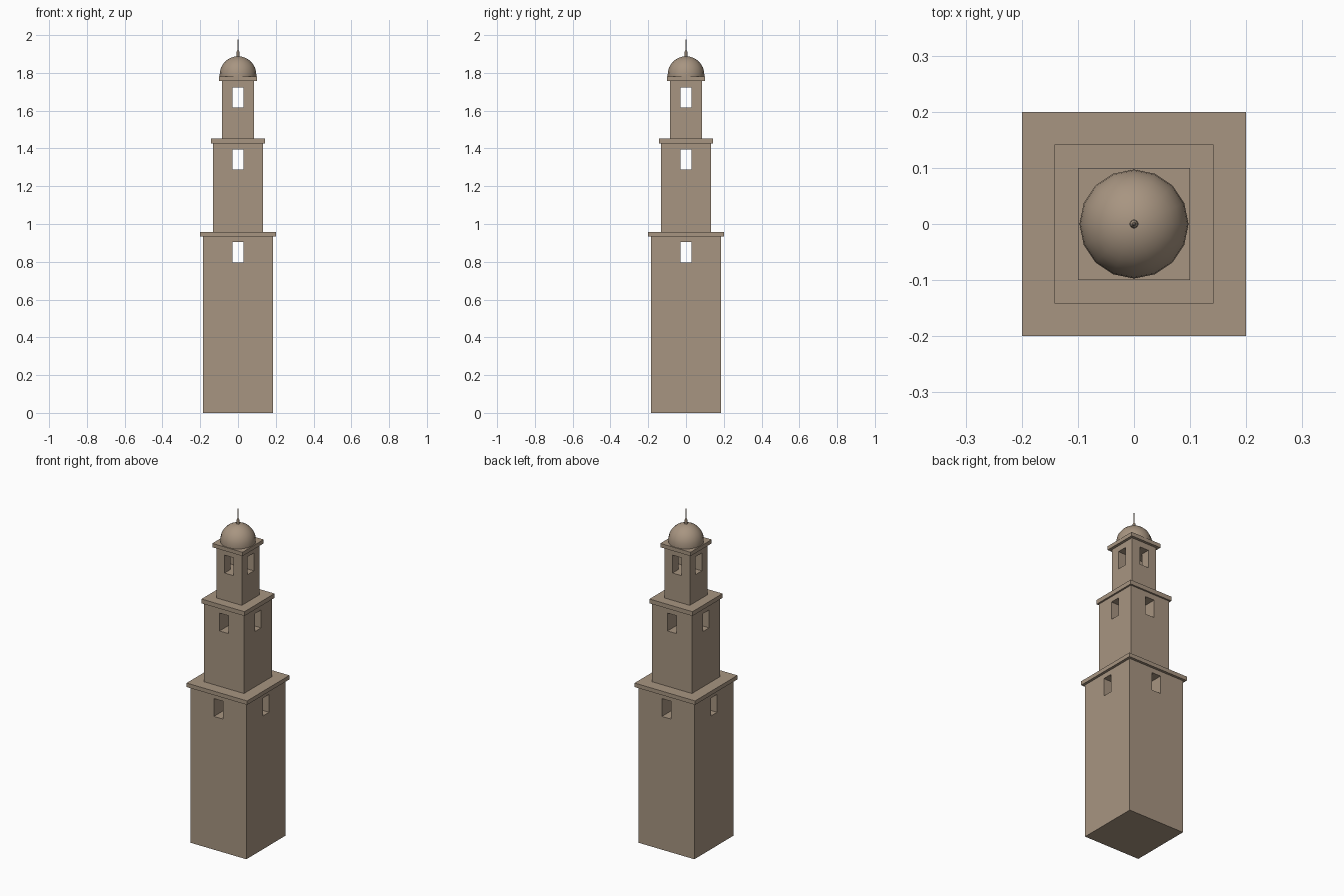
import bpy
import bmesh
import math
from mathutils import Matrix

old = bpy.data.objects.get("Cube")
if old:
    bpy.data.objects.remove(old, do_unlink=True)

stone = bpy.data.materials.new("warm stone")
stone.use_nodes = True
COLOR = (0.39, 0.30, 0.22, 1)
stone.diffuse_color = COLOR
stone.node_tree.nodes["Principled BSDF"].inputs["Base Color"].default_value = COLOR


def finish(name, bm):
    bmesh.ops.recalc_face_normals(bm, faces=bm.faces)
    mesh = bpy.data.meshes.new(name)
    bm.to_mesh(mesh)
    bm.free()
    mesh.materials.append(stone)
    obj = bpy.data.objects.new(name, mesh)
    bpy.context.collection.objects.link(obj)
    return obj


def box(name, hx, hy, z0, z1):
    bm = bmesh.new()
    bmesh.ops.create_cube(bm, size=2, matrix=Matrix.Translation((0, 0, (z0 + z1) / 2))
                          @ Matrix.Diagonal((hx, hy, (z1 - z0) / 2, 1)))
    return finish(name, bm)


def lathe(name, profile, sides):
    bm = bmesh.new()
    verts = [bm.verts.new((r, 0, z)) for r, z in profile]
    edges = [bm.edges.new(pair) for pair in zip(verts, verts[1:])]
    bmesh.ops.spin(bm, geom=verts + edges, cent=(0, 0, 0), axis=(0, 0, 1),
                   angle=math.tau, steps=sides)
    bmesh.ops.remove_doubles(bm, verts=bm.verts, dist=0.0002)
    return finish(name, bm)


def smooth(obj, degrees):
    bpy.ops.object.select_all(action='DESELECT')
    obj.select_set(True)
    bpy.context.view_layer.objects.active = obj
    bpy.ops.object.shade_smooth_by_angle(angle=math.radians(degrees))


def cut(target, cutter):
    mod = target.modifiers.new("opening", 'BOOLEAN')
    mod.operation = 'DIFFERENCE'
    mod.solver = 'EXACT'
    mod.object = cutter
    cutter.hide_render = True
    bpy.context.view_layer.objects.active = target
    bpy.ops.object.modifier_apply(modifier=mod.name)
    bpy.data.objects.remove(cutter, do_unlink=True)


# Three stepped tiers, each with crossing window openings and a cornice:
# name, half width, cornice half width, bottom, cornice bottom, cornice top, sill
tiers = [
    ("lower", 0.185, 0.2, 0, 0.933, 0.957, 0.797),
    ("middle", 0.132, 0.142, 0.957, 1.427, 1.453, 1.288),
    ("upper", 0.084, 0.1, 1.453, 1.758, 1.781, 1.616),
]
for name, half, ledge, z0, z1, z2, sill in tiers:
    shaft = box(name + "_tier", half, half, z0, z1)
    for hx, hy in ((0.03, 0.5), (0.5, 0.03)):
        cut(shaft, box("window_cutter", hx, hy, sill, sill + 0.107))
    box(name + "_cornice", ledge, ledge, z1, z2)

# Hemispherical dome on a short straight base
R, SPRING = 0.097, 1.791
arc = [(R * math.cos(a), SPRING + R * math.sin(a))
       for a in (math.pi / 2 * i / 8 for i in range(9))]
smooth(lathe("dome", [(0, 1.781), (R, 1.781)] + arc, 16), 40)

# Spire with a thicker collar and a needle
smooth(lathe("spire", [(0, 1.88), (0.008, 1.88), (0.007, 1.912),
                       (0.004, 1.917), (0.003, 1.95), (0, 2.0)], 8), 50)
